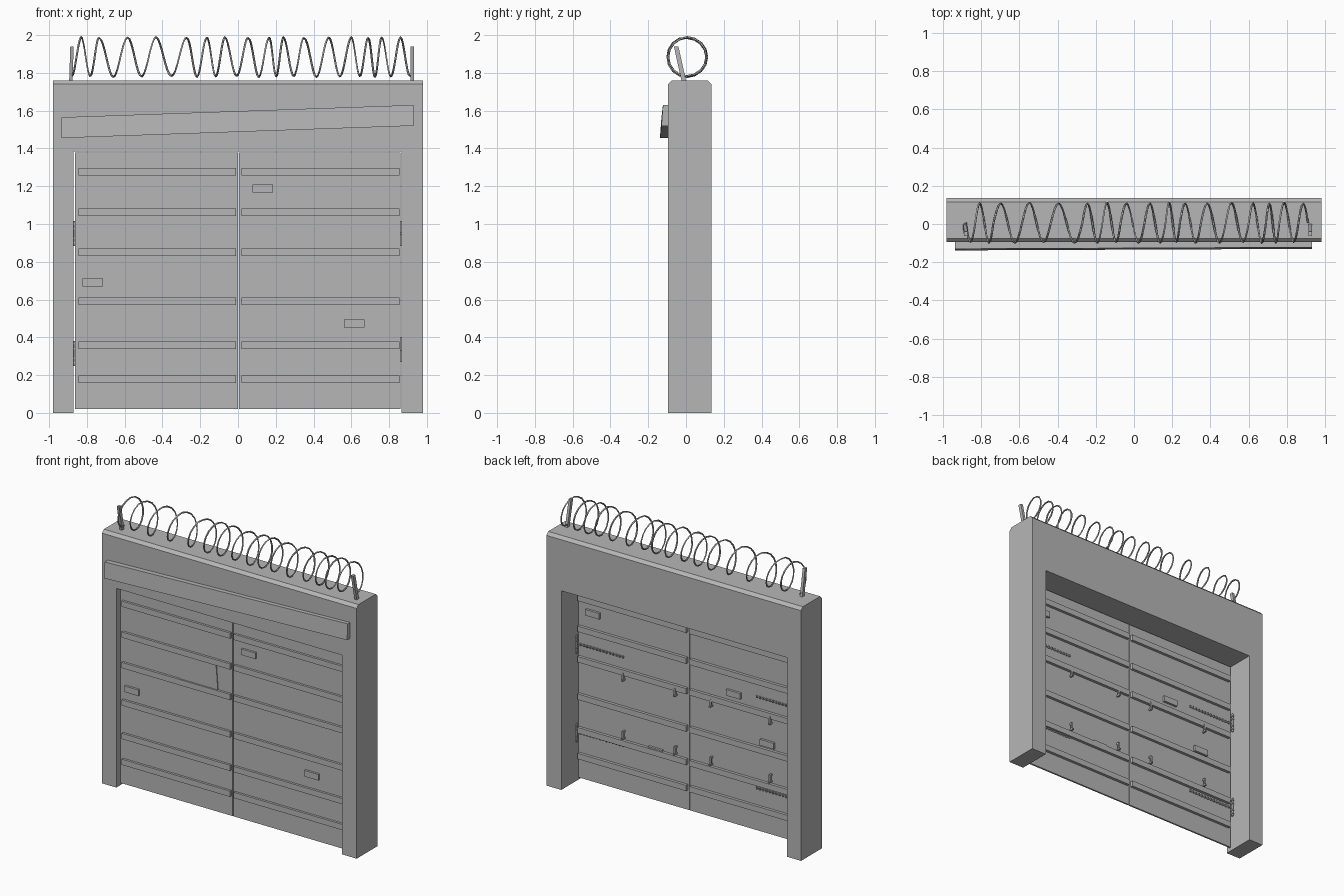
import bpy, bmesh, math
from mathutils import Vector

old = bpy.data.objects.get("Cube")
if old:
    bpy.data.objects.remove(old, do_unlink=True)

GREY = (0.47, 0.47, 0.47, 1)
mat = bpy.data.materials.new("plain_grey")
mat.use_nodes = True
mat.diffuse_color = GREY
mat.node_tree.nodes["Principled BSDF"].inputs["Base Color"].default_value = GREY


def finish(name, bm):
    """Turn a bmesh into a named grey object."""
    bmesh.ops.recalc_face_normals(bm, faces=bm.faces)
    mesh = bpy.data.meshes.new(name)
    bm.to_mesh(mesh)
    bm.free()
    mesh.materials.append(mat)
    obj = bpy.data.objects.new(name, mesh)
    bpy.context.collection.objects.link(obj)
    return obj


def add_prism(bm, outline, y0, y1):
    """Extrude an x-z outline from y0 to y1."""
    face = bm.faces.new([bm.verts.new((x, y0, z)) for x, z in outline])
    moved = bmesh.ops.extrude_face_region(bm, geom=[face])["geom"]
    verts = [v for v in moved if isinstance(v, bmesh.types.BMVert)]
    bmesh.ops.translate(bm, verts=verts, vec=(0, y1 - y0, 0))


def add_box(bm, x0, x1, y0, y1, z0, z1):
    add_prism(bm, [(x0, z0), (x1, z0), (x1, z1), (x0, z1)], y0, y1)


def box(name, *limits):
    bm = bmesh.new()
    add_box(bm, *limits)
    return finish(name, bm)


def tube(name, points, radius, resolution=0):
    """Sweep a round wire along points and store it as a mesh."""
    curve = bpy.data.curves.new(name, "CURVE")
    curve.dimensions = "3D"
    curve.bevel_depth = radius
    curve.bevel_resolution = resolution
    curve.use_fill_caps = True
    spline = curve.splines.new("POLY")
    spline.points.add(len(points) - 1)
    for p, co in zip(spline.points, points):
        p.co = (*co, 1)
    temp = bpy.data.objects.new(name + "_path", curve)
    bpy.context.collection.objects.link(temp)
    bpy.context.view_layer.update()
    mesh = bpy.data.meshes.new_from_object(
        temp.evaluated_get(bpy.context.evaluated_depsgraph_get()))
    bpy.data.objects.remove(temp, do_unlink=True)
    mesh.materials.clear()
    mesh.materials.append(mat)
    obj = bpy.data.objects.new(name, mesh)
    bpy.context.collection.objects.link(obj)
    return obj


# Gateway frame: two pillars and a lintel with chamfered top edges
TOP = 1.76
bm = bmesh.new()
add_prism(bm, [(-0.98, 0), (-0.87, 0), (-0.87, 1.385), (0.865, 1.385),
               (0.865, 0), (0.98, 0), (0.98, TOP), (-0.98, TOP)], -0.095, 0.135)
ridge = [e for e in bm.edges if all(v.co.z > TOP - 0.01 for v in e.verts)
         and abs(e.verts[0].co.x - e.verts[1].co.x) > 1]
bmesh.ops.bevel(bm, geom=ridge, offset=0.02, segments=1, affect="EDGES")
finish("gateway_frame", bm)

# Crooked header board, leaning out slightly more at one end
bm = bmesh.new()
add_prism(bm, [(-0.935, 1.455), (0.93, 1.52), (0.93, 1.63), (-0.935, 1.565)],
          -0.138, -0.095)
for v in bm.verts:
    if v.co.y < -0.12:
        v.co.y += (0.008 if v.co.x > 0 else 0)
        v.co.y += (0.008 if v.co.z > 1.54 else 0)
finish("header_board", bm)

# Door leaves and their battens, which show on both sides
FRONT, BACK = -0.058, -0.046
leaves = {"right": (-0.862, 0.0), "left": (0.006, 0.86)}
for side, (x0, x1) in leaves.items():
    box(side + "_door_leaf", x0, x1, FRONT, BACK, 0.02, 1.378)
    a, b = (x0 + 0.018, x1 - 0.01) if side == "right" else (x0 + 0.012, x1 - 0.005)
    for i, z in enumerate((0.177, 0.357, 0.85, 0.59, 1.062, 1.277)):
        box(f"{side}_batten_{i + 1}", a, b, -0.074, -0.026, z - 0.02, z + 0.02)

# Patch sheet between two battens
bm = bmesh.new()
add_prism(bm, [(-0.4, 0.86), (-0.11, 0.86), (-0.125, 1.05), (-0.42, 1.05)],
          FRONT - 0.006, FRONT)
finish("patch_sheet", bm)

# Small repair blocks on each face of the doors
for i, (x, z) in enumerate([(0.13, 1.188), (-0.77, 0.69), (0.615, 0.473)]):
    box(f"front_block_{i + 1}", x - 0.054, x + 0.054, -0.073, FRONT,
        z - 0.021, z + 0.021)
for i, (x, z) in enumerate([(0.743, 1.19), (-0.34, 0.923), (-0.6, 0.646), (0.26, 0.366)]):
    box(f"back_block_{i + 1}", x - 0.054, x + 0.054, BACK, -0.03,
        z - 0.021, z + 0.021)

# Small hooks on the back of the doors
for row, z in enumerate((0.82, 0.415)):
    for col, x in enumerate((0.505, 0.105, -0.17, -0.626)):
        bm = bmesh.new()
        add_box(bm, x - 0.006, x + 0.006, -0.035, -0.023, z - 0.028, z + 0.028)
        add_box(bm, x - 0.006, x + 0.006, BACK, -0.035, z + 0.016, z + 0.028)
        add_box(bm, x - 0.006, x + 0.006, BACK, -0.015, z - 0.028, z - 0.018)
        finish(f"hook_{row + 1}_{col + 1}", bm)

# Ribbed bar hinges: an upright pin and a half-sunk strap with ribs
for side, sx, heights in (("left", 1, (0.95, 0.335)), ("right", -1, (0.95, 0.315))):
    for i, z in enumerate(heights):
        name = f"{side}_hinge_{i + 1}"
        x = 0.864 * sx
        tube(name + "_pin", [(x, -0.03, z - 0.066), (x, -0.03, z + 0.066)], 0.007, 1)
        tube(name + "_strap", [(x, -0.048, z), (0.51 * sx, -0.048, z)], 0.005, 1)
        bm = bmesh.new()
        for k in range(14):
            rx = (0.515 + k * 0.025) * sx
            add_box(bm, rx - 0.004, rx + 0.004, BACK - 0.004, BACK + 0.009,
                    z - 0.008, z + 0.008)
        for dz in (-0.05, -0.025, 0.025, 0.05):
            add_box(bm, x - 0.008, x + 0.008, -0.04, -0.02, z + dz - 0.004, z + dz + 0.004)
        finish(name + "_ribs", bm)

# Leaning posts that hold the wire
for side, x, lean in (("right", -0.885, 0.006), ("left", 0.922, 0.0)):
    bm = bmesh.new()
    add_box(bm, x - 0.009, x + 0.009, -0.022, 0.002, TOP - 0.01, 1.94)
    for v in bm.verts:
        if v.co.z > 1.9:
            v.co += Vector((lean, -0.042, 0))
    finish(side + "_wire_post", bm)

# Loose wire coil: x position of each loop's crest, uneven as if stretched
crests = [-0.93, -0.83, -0.735, -0.585, -0.435, -0.27, -0.165, -0.07, 0.055,
          0.165, 0.24, 0.35, 0.48, 0.6, 0.69, 0.76, 0.86, 0.96]
STEPS = 16
path = []
for loop, (xa, xb) in enumerate(zip(crests, crests[1:])):
    for s in range(STEPS):
        if (loop == 0 and s < 8) or (loop == len(crests) - 2 and s > 8):
            continue
        ang = 2 * math.pi * s / STEPS
        r = 0.103 + 0.003 * math.sin(loop * 2.1 + ang)
        path.append((xa + (xb - xa) * s / STEPS, 0.006 + r * math.sin(ang),
                     1.884 + r * math.cos(ang)))
tube("wire_coil", path, 0.0055)
